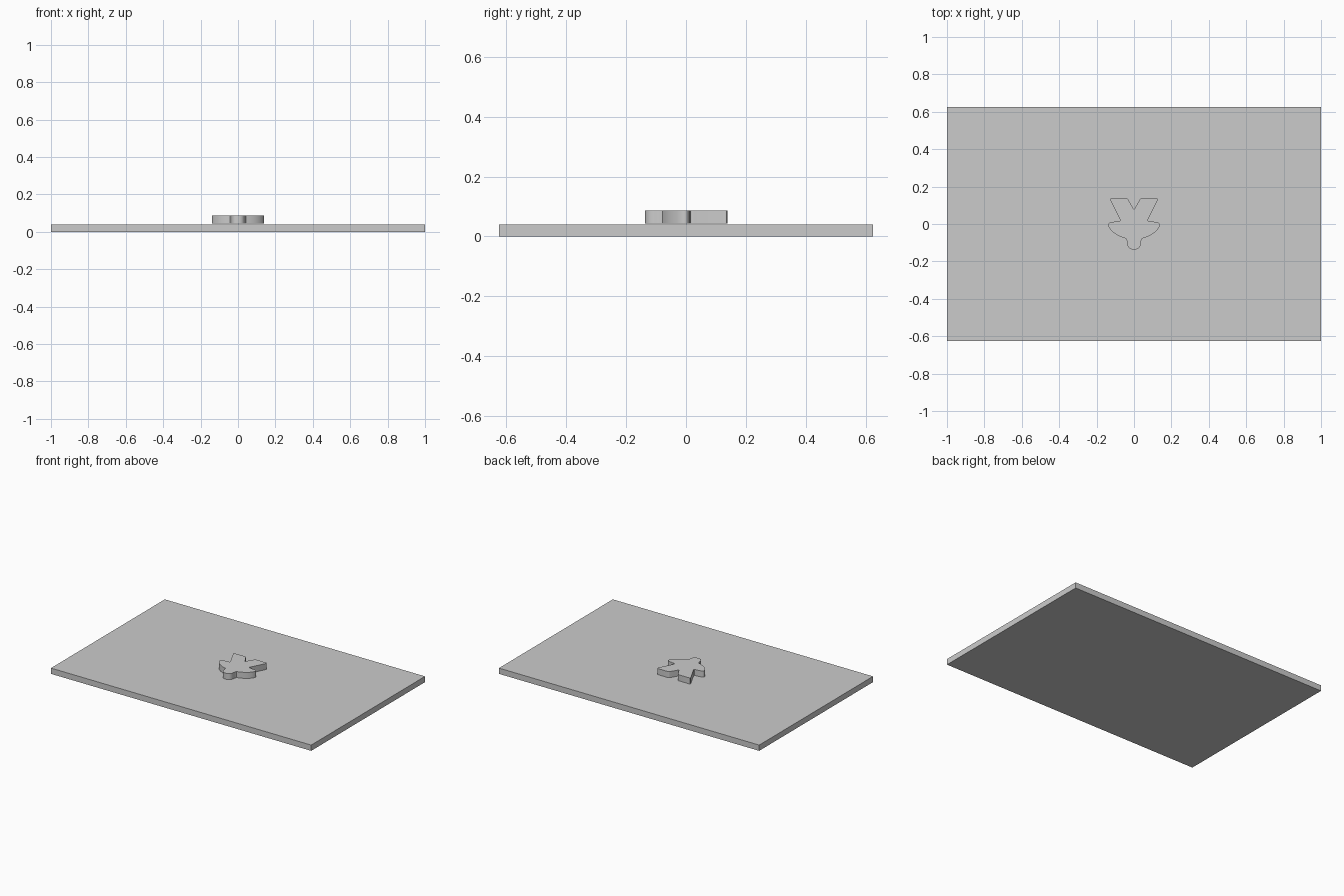
import bpy
import bmesh

default = bpy.data.objects.get("Cube")
if default:
    bpy.data.objects.remove(default, do_unlink=True)

# Single grey material shared by both parts
grey = bpy.data.materials.new("plain grey")
grey.use_nodes = True
GREY = (0.6, 0.6, 0.6, 1)
grey.diffuse_color = GREY
grey.node_tree.nodes["Principled BSDF"].inputs["Base Color"].default_value = GREY


def extruded_part(name, outline, bottom, top):
    """Closed prism from a flat outline."""
    bm = bmesh.new()
    face = bm.faces.new([bm.verts.new((x, y, bottom)) for x, y in outline])
    side = bmesh.ops.extrude_face_region(bm, geom=[face])
    lifted = [g for g in side["geom"] if isinstance(g, bmesh.types.BMVert)]
    bmesh.ops.translate(bm, verts=lifted, vec=(0, 0, top - bottom))
    bmesh.ops.recalc_face_normals(bm, faces=bm.faces)
    mesh = bpy.data.meshes.new(name)
    bm.to_mesh(mesh)
    bm.free()
    mesh.materials.append(grey)
    obj = bpy.data.objects.new(name, mesh)
    bpy.context.collection.objects.link(obj)
    return obj


def curve(start, control, end, steps=6):
    """Points along a quadratic curve, without the start point."""
    points = []
    for i in range(1, steps + 1):
        t = i / steps
        points.append(tuple((1 - t) ** 2 * a + 2 * t * (1 - t) * b + t * t * c
                            for a, b, c in zip(start, control, end)))
    return points


# Board
W, D = 1.0, 0.625
extruded_part("board", [(-W, -D), (W, -D), (W, D), (-W, D)], 0, 0.04)

# Half outline of the lying figure: head, shoulder, arm, leg, crotch
half = [(0, -0.137)]
for control, end in [
    ((0.03, -0.137), (0.036, -0.11)),    # crown of head
    ((0.038, -0.085), (0.043, -0.078)),  # cheek and neck
    ((0.115, -0.058), (0.137, -0.012)),  # shoulder
    ((0.143, 0.006), (0.122, 0.01)),     # hand
    ((0.09, 0.015), (0.078, 0.014)),     # underarm
    ((0.071, 0.016), (0.076, 0.026)),    # armpit
]:
    half += curve(half[-1], control, end)
half.append((0.126, 0.126))
half += curve(half[-1], (0.13, 0.138), (0.118, 0.138), 4)  # outer foot
half.append((0.042, 0.138))
half += curve(half[-1], (0.036, 0.138), (0.032, 0.132), 3)  # inner foot
half.append((0, 0.077))

# Mirror the half outline and raise the figure just above the board
mirrored = [(-x, y) for x, y in reversed(half[1:-1])]
figure = extruded_part("figure", half + mirrored, 0.044, 0.086)
bpy.ops.object.select_all(action="DESELECT")
figure.select_set(True)
bpy.context.view_layer.objects.active = figure
bpy.ops.object.shade_smooth_by_angle(angle=0.52)
